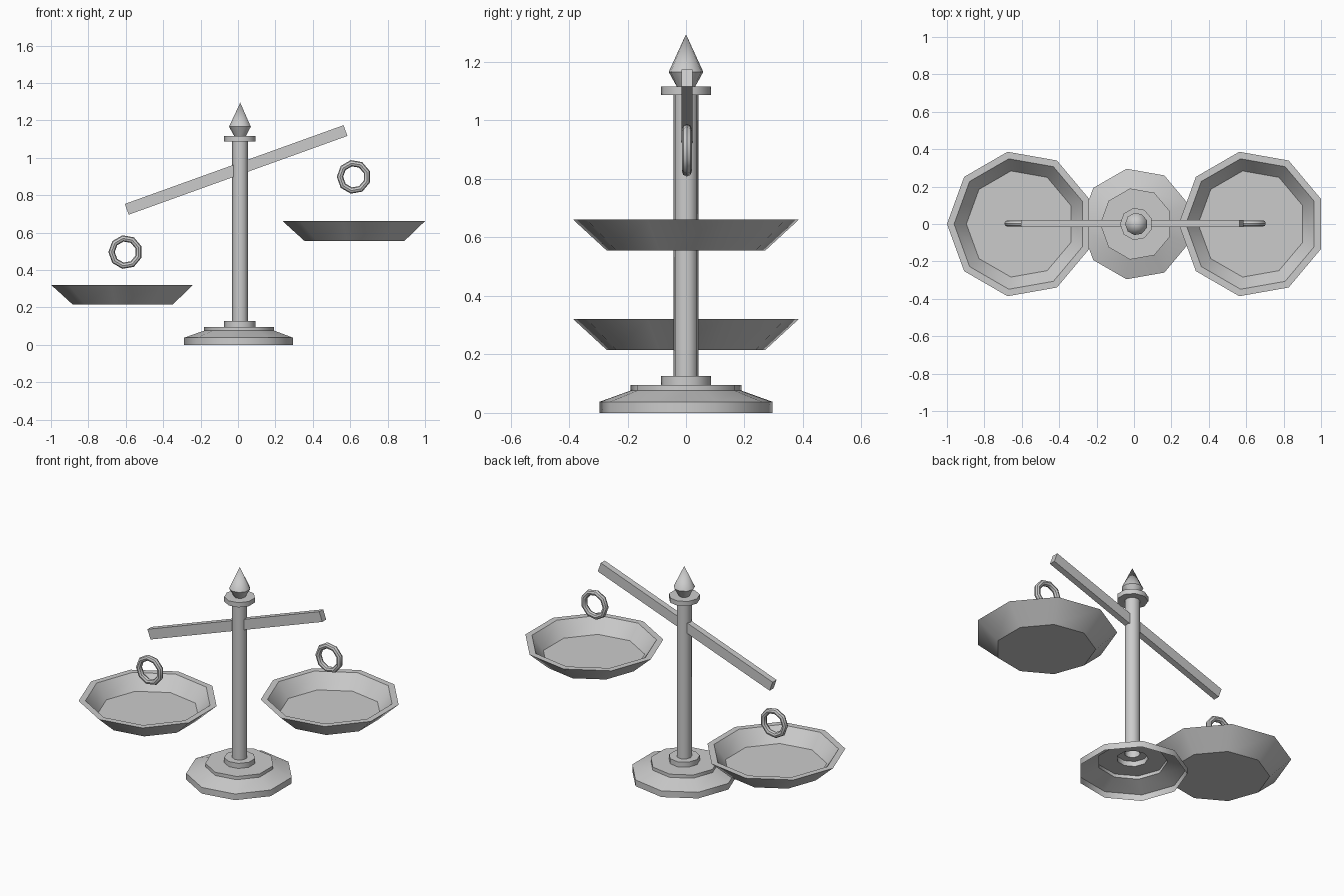
import bpy, bmesh, math
from mathutils import Matrix

if "Cube" in bpy.data.objects:
    bpy.data.objects.remove(bpy.data.objects["Cube"])

SIDES = 9  # every turned part has nine sides, one corner pointing to -x
CX = 0.012


def add_object(name, bm, loc):
    bmesh.ops.recalc_face_normals(bm, faces=bm.faces[:])
    mesh = bpy.data.meshes.new(name)
    bm.to_mesh(mesh)
    bm.free()
    ob = bpy.data.objects.new(name, mesh)
    bpy.context.collection.objects.link(ob)
    ob.location = loc
    return ob


def smooth(ob):
    bpy.ops.object.select_all(action='DESELECT')
    ob.select_set(True)
    bpy.context.view_layer.objects.active = ob
    bpy.ops.object.shade_smooth_by_angle(angle=math.radians(42))


def lathe(name, profile, loc):
    """Turn an (r, z) profile around z; r = 0 makes a single pole point."""
    bm = bmesh.new()
    rings = []
    for r, z in profile:
        n = SIDES if r > 0 else 1
        rings.append([bm.verts.new((r * math.cos(math.pi + math.tau * i / SIDES),
                                    r * math.sin(math.pi + math.tau * i / SIDES), z))
                      for i in range(n)])
    for a, b in zip(rings, rings[1:]):
        for i in range(SIDES):
            j = (i + 1) % SIDES
            quad = [a[i % len(a)], a[j % len(a)], b[j % len(b)], b[i % len(b)]]
            bm.faces.new(list(dict.fromkeys(quad)))
    ob = add_object(name, bm, loc)
    smooth(ob)
    return ob


def ring(name, loc, major=0.074, minor=0.017, tube=8):
    """Upright hanging ring facing the front."""
    bm = bmesh.new()
    rows = []
    for i in range(SIDES):
        a = math.pi + math.tau * i / SIDES
        row = []
        for k in range(tube):
            t = math.tau * k / tube
            r = major + minor * math.cos(t)
            row.append(bm.verts.new((r * math.cos(a), minor * math.sin(t), r * math.sin(a))))
        rows.append(row)
    for i in range(SIDES):
        a, b = rows[i], rows[(i + 1) % SIDES]
        for k in range(tube):
            m = (k + 1) % tube
            bm.faces.new((a[k], b[k], b[m], a[m]))
    ob = add_object(name, bm, loc)
    bpy.context.view_layer.objects.active = ob
    smooth(ob)


# stepped base, column, collar and finial: one turned shell, open underneath
lathe("stand", [(0.30, 0), (0.30, 0.038), (0.193, 0.076), (0.193, 0.096),
                (0.087, 0.096), (0.087, 0.127), (0.043, 0.127), (0.043, 1.087),
                (0.087, 1.087), (0.087, 1.116), (0.032, 1.116), (0.06, 1.166),
                (0, 1.295)], (CX, 0, 0))

# tilted beam
bm = bmesh.new()
bmesh.ops.create_cube(bm, size=1)
bmesh.ops.scale(bm, vec=(1.243, 0.038, 0.061), verts=bm.verts)
bmesh.ops.rotate(bm, matrix=Matrix.Rotation(math.radians(-19.8), 3, 'Y'), verts=bm.verts)
add_object("beam", bm, (-0.01, 0.003, 0.935))

# dishes and their hanging rings
pan_profile = [(0, 0), (0.275, 0), (0.392, 0.106), (0.354, 0.106), (0.288, 0.02), (0, 0.02)]
for side, x, z, rx, rz in (("left", -0.608, 0.215, -0.602, 0.496),
                           ("right", 0.631, 0.555, 0.619, 0.898)):
    lathe(side + "_pan", pan_profile, (x, 0, z))
    ring(side + "_ring", (rx, 0.003, rz))
